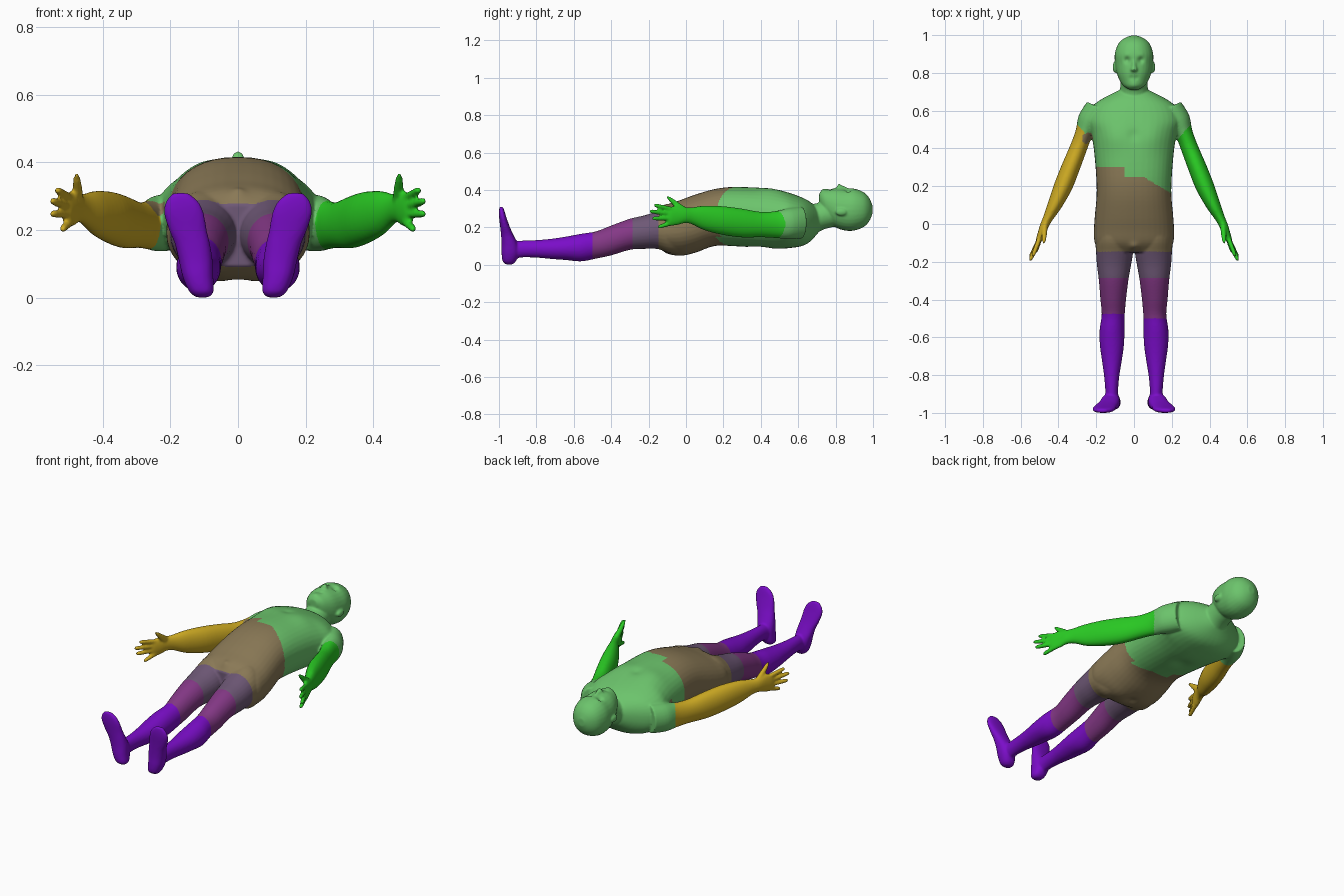
import bpy, bmesh, math
from mathutils import Vector, Matrix

X, Y, Z = Vector((1, 0, 0)), Vector((0, 1, 0)), Vector((0, 0, 1))
bm = bmesh.new()


def smooth_path(rows, steps=4):
    """Catmull-Rom interpolation of section rows."""
    out = []
    for i in range(len(rows) - 1):
        p = [Vector(rows[min(max(i + k, 0), len(rows) - 1)]) for k in (-1, 0, 1, 2)]
        for s in range(steps):
            t = s / steps
            out.append(0.5 * (2 * p[1] + (p[2] - p[0]) * t
                              + (2 * p[0] - 5 * p[1] + 4 * p[2] - p[3]) * t * t
                              + (3 * p[1] - p[0] - 3 * p[2] + p[3]) * t ** 3))
    return out + [Vector(rows[-1])]


def loft(rows, u, v, power=2.0, n=28):
    """Closed tube through sections (x, y, z, half size on u, half size on v)."""
    rings = []
    for r in smooth_path(rows):
        c, ring = Vector(r[:3]), []
        for k in range(n):
            a = 2 * math.pi * k / n
            cu, cv = math.cos(a), math.sin(a)
            cu = math.copysign(abs(cu) ** (2 / power), cu)
            cv = math.copysign(abs(cv) ** (2 / power), cv)
            ring.append(bm.verts.new(c + u * (r[3] * cu) + v * (r[4] * cv)))
        rings.append(ring)
    for p, q in zip(rings, rings[1:]):
        for k in range(n):
            bm.faces.new((p[k], p[(k + 1) % n], q[(k + 1) % n], q[k]))
    bm.faces.new(rings[0])
    bm.faces.new(rings[-1])


def flip(rows, s):
    return [(r[0] * s, *r[1:]) for r in rows]


def ball(c, size):
    bmesh.ops.create_uvsphere(bm, u_segments=20, v_segments=12, radius=1,
                              matrix=Matrix.Translation(c) @ Matrix.Diagonal((*size, 1)))


# Torso and hips
loft([(0, .71, .235, .075, .06), (0, .665, .23, .165, .105), (0, .62, .23, .222, .13),
      (0, .55, .237, .247, .148), (0, .48, .243, .228, .158), (0, .40, .25, .213, .161),
      (0, .25, .258, .2, .158), (0, .15, .252, .198, .152), (0, .05, .22, .207, .155),
      (0, -.03, .198, .212, .148), (0, -.10, .19, .208, .13), (0, -.15, .185, .18, .09)],
     X, Z, 2.25, 40)
# Neck
loft([(0, .62, .23, .09, .08), (0, .69, .247, .077, .08), (0, .74, .265, .072, .075),
      (0, .80, .28, .07, .075)], X, Z)
# Head
loft([(0, .712, .358, .025, .022), (0, .73, .34, .055, .058), (0, .76, .32, .076, .084),
      (0, .80, .305, .092, .105), (0, .85, .295, .1, .112), (0, .90, .295, .102, .112),
      (0, .95, .295, .086, .093), (0, .98, .295, .057, .062), (0, .997, .295, .02, .022)],
     X, Z, 2.15)
# Nose
loft([(0, .803, .40, .014, .012), (0, .817, .412, .019, .021), (0, .835, .408, .013, .017),
      (0, .875, .396, .009, .012)], X, Z)

ARM = [(.19, .62, .225, .065, .085), (.235, .55, .22, .063, .083), (.265, .48, .215, .047, .072),
       (.295, .40, .215, .046, .068), (.335, .30, .223, .049, .077), (.375, .20, .236, .049, .077),
       (.42, .10, .25, .038, .066), (.456, .03, .262, .026, .045), (.475, -.01, .265, .023, .043),
       (.49, -.05, .263, .02, .052), (.506, -.09, .258, .015, .05), (.512, -.105, .256, .008, .035)]
LEG = [(.1, .02, .2, .08, .12), (.105, -.08, .19, .098, .125), (.103, -.15, .186, .098, .102),
       (.106, -.22, .175, .09, .09), (.108, -.30, .163, .078, .083), (.11, -.40, .13, .068, .08),
       (.11, -.48, .106, .061, .073), (.116, -.56, .092, .066, .074), (.117, -.64, .088, .064, .063),
       (.117, -.72, .085, .053, .054), (.118, -.80, .085, .041, .047), (.118, -.88, .084, .034, .045),
       (.115, -.94, .075, .035, .05)]
FOOT = [(.105, -.945, .001, .018, .015), (.108, -.945, .018, .036, .035), (.118, -.94, .06, .045, .046),
        (.125, -.943, .11, .05, .043), (.135, -.956, .16, .052, .033), (.148, -.967, .20, .056, .026),
        (.16, -.979, .25, .059, .02), (.165, -.985, .285, .048, .015), (.17, -.988, .31, .022, .009)]
# Finger base and tip
FINGERS = [((.5, -.075, .297), (.535, -.168, .318)), ((.503, -.085, .272), (.55, -.192, .286)),
           ((.503, -.085, .247), (.55, -.178, .248)), ((.495, -.07, .225), (.52, -.148, .202))]

for s in (1, -1):
    across = Vector((.91 * s, .41, 0))
    loft(flip(ARM, s), across, Z)
    loft(flip(LEG, s), X, Z)
    loft(flip(FOOT, s), X, Y, 2.3)
    for a, b in FINGERS:
        a, b = Vector(a), Vector(b)
        rows = [(*a.lerp(b, t), r, r) for t, r in ((0, .013), (.5, .0125), (.9, .011), (1.03, .006))]
        loft(flip(rows, s), across, Z, n=12)
    # Thumb
    loft(flip([(.472, .0, .28, .018, .024), (.474, -.04, .312, .015, .019),
               (.476, -.08, .347, .012, .012), (.477, -.102, .366, .006, .006)], s),
         X, Vector((0, .7, .7)), n=12)
    # Ear
    ball((.1 * s, .83, .282), (.013, .032, .02))

bmesh.ops.recalc_face_normals(bm, faces=bm.faces[:])
mesh = bpy.data.meshes.new("body")
bm.to_mesh(mesh)
bm.free()
body = bpy.data.objects.new("body", mesh)
bpy.context.collection.objects.link(body)

# Fuse all parts into one skin
rm = body.modifiers.new("fuse", 'REMESH')
rm.mode, rm.voxel_size = 'VOXEL', .006
sm = body.modifiers.new("soften", 'SMOOTH')
sm.factor, sm.iterations = .5, 5
dg = bpy.context.evaluated_depsgraph_get()
skin = bpy.data.meshes.new_from_object(body.evaluated_get(dg))
body.modifiers.clear()
body.data = skin
skin.name = "body"

# Soft dents and swellings: centre, radius, shift in z (mirrored in x)
SHAPES = [((.036, .868, .40), .016, -.014),   # eye sockets
          ((.035, .893, .39), .014, .004),    # brow
          ((.012, .775, .40), .012, -.006),   # mouth
          ((.0, .735, .395), .02, .006),      # chin
          ((.1, .46, .38), .07, .010),        # chest
          ((.0, .47, .40), .03, -.006),       # breast bone
          ((.0, .40, .09), .05, .012),        # spine
          ((.1, -.02, .06), .07, -.008),      # buttocks
          ((.0, -.03, .06), .03, .012),
          ((.0, -.115, .30), .025, .014)]     # groin
for v in skin.vertices:
    p = Vector((abs(v.co.x), v.co.y, v.co.z))
    for c, r, dz in SHAPES:
        d = (p - Vector(c)).length_squared / (r * r)
        if d < 6:
            v.co.z += dz * math.exp(-d)

# Colours
COLOURS = [("soft green", (108, 196, 108)), ("tan brown", (138, 121, 86)),
           ("grey purple", (110, 88, 118)), ("plum", (132, 56, 134)),
           ("violet", (122, 13, 200)), ("mustard", (205, 170, 35)), ("bright green", (42, 205, 36))]


def linear(c):
    c /= 255
    return c / 12.92 if c < .04045 else ((c + .055) / 1.055) ** 2.4


skin.materials.clear()
for name, rgb in COLOURS:
    m = bpy.data.materials.new(name)
    m.diffuse_color = (*[linear(c) for c in rgb], 1)
    skin.materials.append(m)


def region(c):
    x, y, z = c
    ax = abs(x)
    if (c - Vector((-.245, .455, .27))).length < .032:
        return 1
    if ax > .222 and y > -.3 and (ax - .25) * .75 - (y - .47) * .66 > 0:
        return 6 if x > 0 else 5
    if y < (-.475 if x < 0 else -.5):
        return 4
    if y < -.285:
        return 3
    if y < -.145:
        return 2
    waist = .305 if x < -.05 else .25 if x < .05 else .25 - .6 * (x - .05)
    return 1 if y < waist - (.03 if z < .15 else 0) else 0


for f in skin.polygons:
    f.use_smooth = True
    f.material_index = region(f.center)
